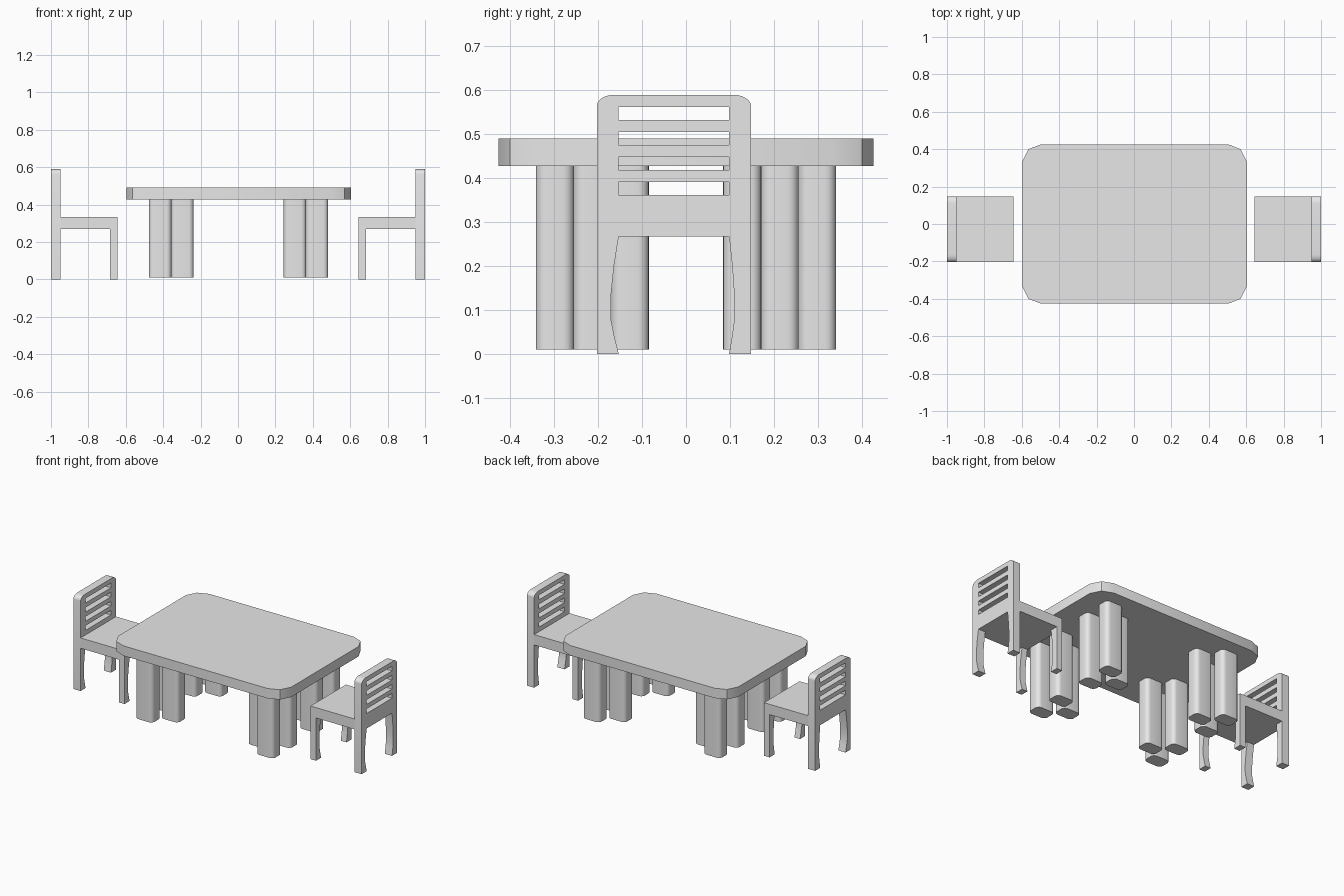
import bpy
import bmesh
from math import sin, cos, pi, radians

if "Cube" in bpy.data.objects:
    bpy.data.objects.remove(bpy.data.objects["Cube"], do_unlink=True)

GREY = bpy.data.materials.new("plain grey")
GREY.use_nodes = True
GREY.diffuse_color = (0.8, 0.8, 0.8, 1)
GREY.node_tree.nodes["Principled BSDF"].inputs["Base Color"].default_value = (0.8, 0.8, 0.8, 1)


def prism(name, outlines, lo, hi, axis="z"):
    """Extrude a flat outline (extra outlines are holes) from lo to hi along an axis."""
    lo, hi = min(lo, hi), max(lo, hi)
    curve = bpy.data.curves.new(name + "_profile", "CURVE")
    curve.dimensions = "2D"
    curve.fill_mode = "BOTH"
    curve.extrude = (hi - lo) / 2
    for points in outlines:
        spline = curve.splines.new("POLY")
        spline.points.add(len(points) - 1)
        for target, (u, v) in zip(spline.points, points):
            target.co = (u, v, 0, 1)
        spline.use_cyclic_u = True
    temp = bpy.data.objects.new(name + "_profile", curve)
    mesh = bpy.data.meshes.new_from_object(temp)
    bpy.data.objects.remove(temp)
    bpy.data.curves.remove(curve)

    bm = bmesh.new()
    bm.from_mesh(mesh)
    bmesh.ops.remove_doubles(bm, verts=bm.verts, dist=1e-5)
    for vert in bm.verts:
        u, v, w = vert.co
        w += (lo + hi) / 2
        vert.co = (w, u, v) if axis == "x" else (u, v, w)
    bmesh.ops.recalc_face_normals(bm, faces=bm.faces)
    bm.to_mesh(mesh)
    bm.free()

    mesh.name = name
    mesh.materials.clear()
    mesh.materials.append(GREY)
    obj = bpy.data.objects.new(name, mesh)
    bpy.context.collection.objects.link(obj)
    bpy.ops.object.select_all(action="DESELECT")
    obj.select_set(True)
    bpy.context.view_layer.objects.active = obj
    bpy.ops.object.shade_smooth_by_angle(angle=radians(30))
    return obj


def rectangle(u0, u1, v0, v1):
    return [(u0, v0), (u1, v0), (u1, v1), (u0, v1)]


def rounded_rectangle(cx, cy, half_w, half_h, r, steps=5):
    points = []
    for k, (sx, sy) in enumerate([(1, 1), (-1, 1), (-1, -1), (1, -1)]):
        for i in range(steps + 1):
            a = (k + i / steps) * pi / 2
            points.append((cx + sx * (half_w - r) + r * cos(a),
                           cy + sy * (half_h - r) + r * sin(a)))
    return points


# Table top with faceted corners
corner = [(0.6, 0.335), (0.567, 0.4), (0.5, 0.426)]
top = []
for sx, sy in [(1, 1), (-1, 1), (-1, -1), (1, -1)]:
    part = corner if sx * sy > 0 else corner[::-1]
    top += [(0.003 + sx * x, sy * y) for x, y in part]
prism("table_top", [top], 0.428, 0.49)

# Table legs: clusters of two outer columns and one inner column
for sx, x_name in [(1, "left"), (-1, "right")]:
    for sy, y_name in [(1, "back"), (-1, "front")]:
        for i, (x, dy) in enumerate([(0.419, -0.085), (0.419, 0.085), (0.301, 0)]):
            shape = rounded_rectangle(0.003 + sx * x, sy * 0.213 + dy, 0.06, 0.0435, 0.025)
            prism(f"table_leg_{x_name}_{y_name}_{i + 1}", [shape], 0.01, 0.43)

# Chair profile: width limits, inner leg edges and heights
Y0, Y1, IN0, IN1 = -0.203, 0.148, -0.153, 0.098
SEAT_LOW, SEAT_TOP, BACK_TOP = 0.268, 0.333, 0.59
bow = [(0, 0), (0.04, 0.55), (0.075, 0.95), (0.13, 1), (0.2, 0.6), (SEAT_LOW, 0)]
edge0 = [(IN0 - 0.018 * k, z) for z, k in bow]
edge1 = [(IN1 + 0.012 * k, z) for z, k in bow]

# Chair back outline with rounded shoulders, and its slots
arc = [i / 6 * pi / 2 for i in range(7)]
shoulder1 = [(Y1 - 0.04 + 0.04 * cos(a), BACK_TOP - 0.026 + 0.026 * sin(a)) for a in arc]
shoulder0 = [(Y0 + Y1 - y, z) for y, z in reversed(shoulder1)]
back = [(Y0, 0)] + edge0 + edge1[::-1] + [(Y1, 0)] + shoulder1 + shoulder0
slots = [rectangle(IN0, IN1, z, z + 0.029) for z in (0.362, 0.419, 0.476, 0.533)]

for s, side in [(1, "left"), (-1, "right")]:
    prism(f"{side}_chair_back", [back] + slots, s * 0.95, s * 1.0, "x")
    prism(f"{side}_chair_seat", [rectangle(Y0, Y1, SEAT_LOW, SEAT_TOP)], s * 0.645, s * 0.95, "x")
    for edge, outer, label in [(edge0, Y0, "near"), (edge1, Y1, "far")]:
        leg = [(outer, 0)] + edge + [(outer, SEAT_LOW)]
        prism(f"{side}_chair_front_leg_{label}", [leg], s * 0.645, s * 0.684, "x")
